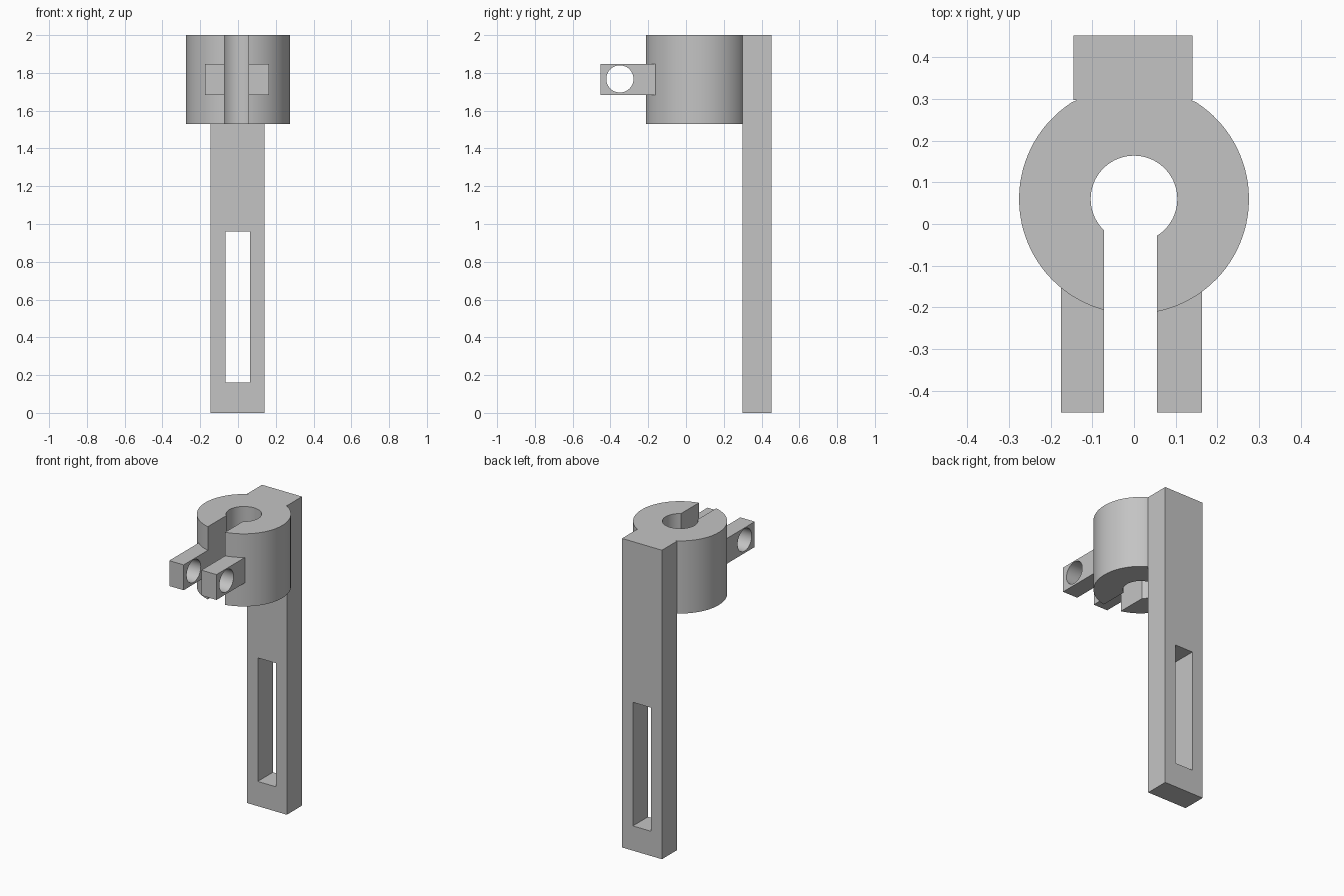
import bpy, bmesh, math
from mathutils import Matrix, Vector

cube = bpy.data.objects.get("Cube")
if cube:
    bpy.data.objects.remove(cube, do_unlink=True)

grey = bpy.data.materials.new("plain grey")
grey.use_nodes = True
COLOUR = (0.55, 0.55, 0.55, 1)
grey.diffuse_color = COLOUR
grey.node_tree.nodes["Principled BSDF"].inputs["Base Color"].default_value = COLOUR


def make(name, bm):
    bmesh.ops.recalc_face_normals(bm, faces=bm.faces)
    mesh = bpy.data.meshes.new(name)
    bm.to_mesh(mesh)
    bm.free()
    mesh.materials.append(grey)
    obj = bpy.data.objects.new(name, mesh)
    bpy.context.collection.objects.link(obj)
    return obj


def box(name, low, high):
    bm = bmesh.new()
    low, high = Vector(low), Vector(high)
    bmesh.ops.create_cube(bm, size=1, matrix=Matrix.Translation((low + high) / 2)
                          @ Matrix.Diagonal((*(high - low), 1)))
    return make(name, bm)


def cut(obj, cutter):
    mod = obj.modifiers.new("cut", "BOOLEAN")
    mod.operation, mod.solver, mod.object = "DIFFERENCE", "EXACT", cutter
    bpy.context.view_layer.objects.active = obj
    bpy.ops.object.modifier_apply(modifier=mod.name)
    bpy.data.objects.remove(cutter, do_unlink=True)


def smooth(obj):
    bpy.ops.object.select_all(action="DESELECT")
    obj.select_set(True)
    bpy.context.view_layer.objects.active = obj
    bpy.ops.object.shade_smooth_by_angle(angle=math.radians(30))


SLOT_LEFT, SLOT_RIGHT = -0.072, 0.055
BAR_FRONT, CENTRE_Y = 0.298, 0.06

# Upright bar with a long adjustment window
bar = box("mounting_bar", (-0.145, BAR_FRONT, 0), (0.141, 0.453, 2))
cut(bar, box("window_cutter", (-0.067, 0.2, 0.16), (0.063, 0.6, 0.96)))


# Split clamp ring: open C profile extruded upward, flattened against the bar
def arc(radius, steps):
    start = -math.acos(SLOT_RIGHT / radius)
    end = 2 * math.pi - math.acos(SLOT_LEFT / radius)
    return [(radius * math.cos(a), min(CENTRE_Y + radius * math.sin(a), BAR_FRONT))
            for a in (start + (end - start) * i / steps for i in range(steps + 1))]


bm = bmesh.new()
outer = [bm.verts.new((x, y, 1.53)) for x, y in arc(0.276, 96)]
inner = [bm.verts.new((x, y, 1.53)) for x, y in arc(0.104, 96)]
for i in range(96):
    bm.faces.new((outer[i], outer[i + 1], inner[i + 1], inner[i]))
top = bmesh.ops.extrude_face_region(bm, geom=bm.faces[:])["geom"]
bmesh.ops.translate(bm, vec=(0, 0, 0.47),
                    verts=[v for v in top if isinstance(v, bmesh.types.BMVert)])
smooth(make("clamp_ring", bm))

# Pair of clamp lugs, each drilled crosswise for the bolt
for side, x0, x1 in (("right", -0.175, SLOT_LEFT), ("left", SLOT_RIGHT, 0.163)):
    lug = box(side + "_clamp_lug", (x0, -0.453, 1.683), (x1, -0.14, 1.847))
    bm = bmesh.new()
    bmesh.ops.create_cone(bm, cap_ends=True, segments=48, radius1=0.072, radius2=0.072,
                          depth=1, matrix=Matrix.Translation((0, -0.35, 1.768))
                          @ Matrix.Rotation(math.pi / 2, 4, "Y"))
    cut(lug, make("bolt_cutter", bm))
    smooth(lug)
